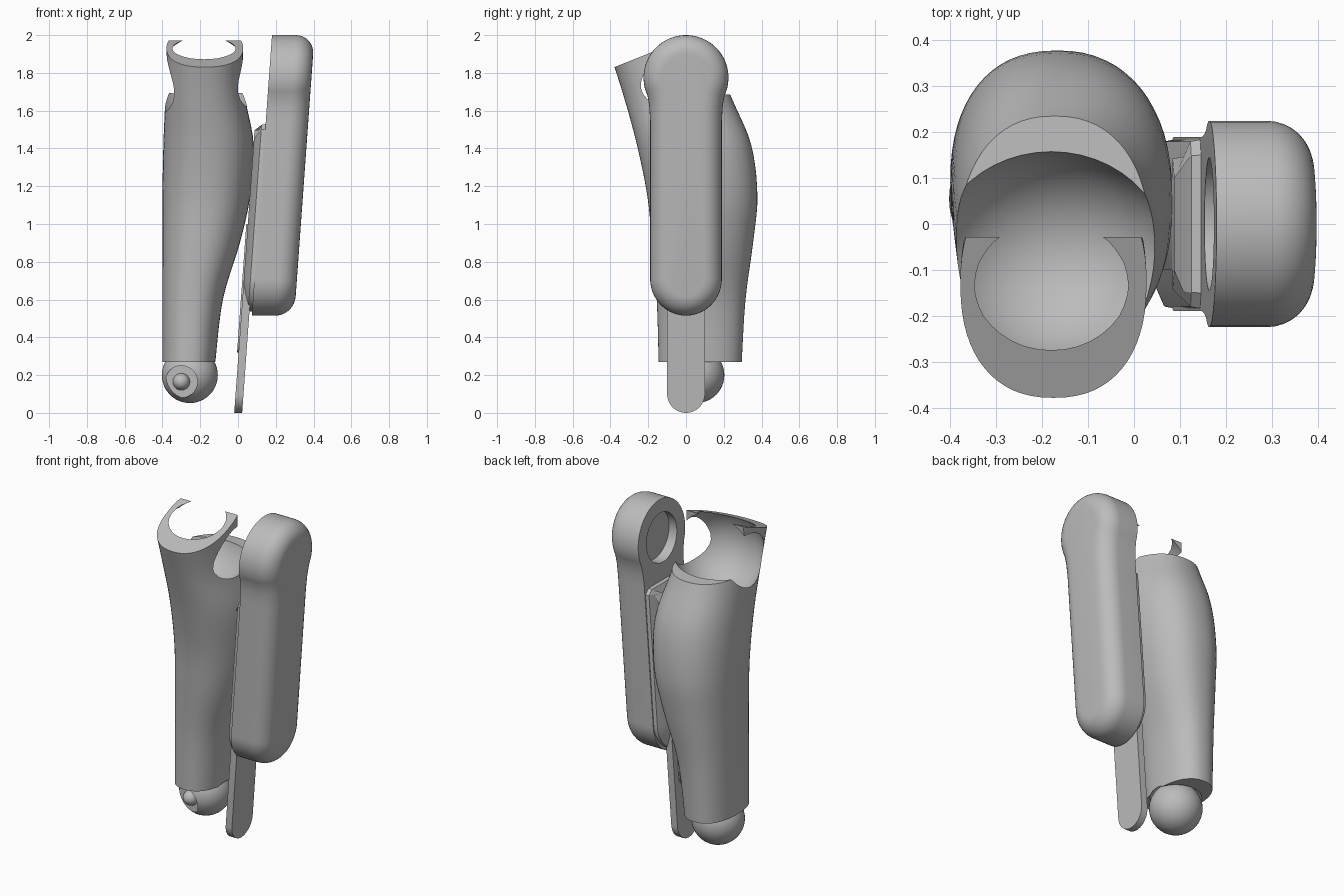
import bpy, bmesh, math
from mathutils import Matrix

cube = bpy.data.objects.get("Cube")
if cube:
    bpy.data.objects.remove(cube, do_unlink=True)

grey = bpy.data.materials.new("plain grey")
grey.use_nodes = True
GREY = (0.5, 0.5, 0.5, 1)
grey.diffuse_color = GREY
grey.node_tree.nodes["Principled BSDF"].inputs["Base Color"].default_value = GREY
LEAN = 0.072  # sideways lean of the arm per unit of height


def make(name, bm):
    bmesh.ops.recalc_face_normals(bm, faces=bm.faces)
    mesh = bpy.data.meshes.new(name)
    bm.to_mesh(mesh)
    bm.free()
    mesh.materials.append(grey)
    ob = bpy.data.objects.new(name, mesh)
    bpy.context.collection.objects.link(ob)
    return ob


def loft(name, rings):
    bm = bmesh.new()
    loops = [[bm.verts.new(p) for p in ring] for ring in rings]
    n = len(loops[0])
    for a, b in zip(loops, loops[1:]):
        for i in range(n):
            j = (i + 1) % n
            bm.faces.new((a[i], a[j], b[j], b[i]))
    bm.faces.new(loops[0])
    bm.faces.new(loops[-1])
    return make(name, bm)


def ellipsoid(name, centre, radii):
    bm = bmesh.new()
    bmesh.ops.create_uvsphere(bm, u_segments=48, v_segments=24, radius=1)
    bm.transform(Matrix.Translation(centre) @ Matrix.Diagonal((*radii, 1)))
    return make(name, bm)


def cylinder(name, centre, radius, depth, axis):
    bm = bmesh.new()
    bmesh.ops.create_cone(bm, cap_ends=True, segments=48, radius1=radius,
                          radius2=radius, depth=depth)
    bm.transform(Matrix.Translation(centre) @ Matrix.Rotation(math.pi / 2, 4, axis))
    return make(name, bm)


def box(name, centre, size, tilt=0):
    bm = bmesh.new()
    bmesh.ops.create_cube(bm, size=1)
    bm.transform(Matrix.Translation(centre) @ Matrix.Rotation(tilt, 4, 'X')
                 @ Matrix.Diagonal((*size, 1)))
    return make(name, bm)


def cut(ob, cutter):
    mod = ob.modifiers.new("cut", 'BOOLEAN')
    mod.operation, mod.solver, mod.object = 'DIFFERENCE', 'EXACT', cutter
    bpy.ops.object.select_all(action='DESELECT')
    bpy.context.view_layer.objects.active = ob
    ob.select_set(True)
    bpy.ops.object.modifier_apply(modifier=mod.name)
    bpy.data.objects.remove(cutter, do_unlink=True)


def smooth(ob, angle=32):
    bpy.ops.object.select_all(action='DESELECT')
    bpy.context.view_layer.objects.active = ob
    ob.select_set(True)
    bpy.ops.object.shade_smooth_by_angle(angle=math.radians(angle))


def inset(outline, d):
    """Move a counter-clockwise outline inward along its normals."""
    out = []
    for i, (y, z) in enumerate(outline):
        (y0, z0), (y1, z1) = outline[i - 1], outline[(i + 1) % len(outline)]
        ty, tz = y1 - y0, z1 - z0
        length = math.hypot(ty, tz)
        out.append((y - d * tz / length, z + d * ty / length))
    return out


def slab(name, outline, layers):
    """Stack inset copies of an outline along x and lean the stack."""
    return loft(name, [[(x + LEAN * z, y, z) for y, z in inset(outline, d)]
                       for x, d in layers])


def arc(cz, ry, rz, start, end, steps):
    angles = [math.radians(start + (end - start) * i / steps) for i in range(steps + 1)]
    return [(ry * math.cos(a), cz + rz * math.sin(a)) for a in angles]


# Shin: height, x range, y range of each section
sections = [
    (0.27, -0.40, -0.12, -0.145, 0.295),
    (0.60, -0.40, -0.08, -0.155, 0.315),
    (0.90, -0.40, 0.01, -0.18, 0.355),
    (1.15, -0.40, 0.065, -0.205, 0.378),
    (1.42, -0.395, 0.083, -0.26, 0.345),
    (1.66, -0.385, 0.04, -0.325, 0.245),
    (1.85, -0.378, 0.027, -0.385, 0.17),
    (2.02, -0.38, 0.03, -0.44, 0.12),
]


def spline(p0, p1, p2, p3, t):
    return [(2 * b + (c - a) * t + (2 * a - 5 * b + 4 * c - d) * t * t
             + (3 * b - a - 3 * c + d) * t ** 3) / 2
            for a, b, c, d in zip(p0, p1, p2, p3)]


def shin_ring(s, n=64):
    z, x0, x1, y0, y1 = s
    ring = []
    for i in range(n):
        a = math.tau * i / n
        c, sn = math.cos(a), math.sin(a)
        e = 2 / 2.3
        ring.append(((x0 + x1) / 2 + (x1 - x0) / 2 * math.copysign(abs(c) ** e, c),
                     (y0 + y1) / 2 + (y1 - y0) / 2 * math.copysign(abs(sn) ** e, sn), z))
    return ring


rings = []
last = len(sections) - 1
for k in range(last):
    near = [sections[min(max(k + j, 0), last)] for j in (-1, 0, 1, 2)]
    rings += [shin_ring(spline(*near, t / 5)) for t in range(5)]
rings.append(shin_ring(sections[last]))
shin = loft("shin", rings)

# Slanted front rim, lowered back lip, knee socket and ankle socket
slant = math.atan(0.4)
cut(shin, box("rim_cutter", (-0.18, -0.38 - 0.5 * math.sin(slant),
                             1.83 + 0.5 * math.cos(slant)), (2, 2, 1), slant))
cut(shin, box("back_cutter", (-0.18, 0.485, 2.17), (2, 1, 1), -0.06))
cut(shin, ellipsoid("knee_cutter", (-0.18, -0.07, 1.75), (0.26, 0.235, 0.25)))
ball_centre = (-0.255, 0.055, 0.2)
cut(shin, ellipsoid("ankle_cutter", ball_centre, (0.16, 0.16, 0.16)))
smooth(shin)

# Ankle ball with a round recess and pin at the front
ball = ellipsoid("ankle_ball", ball_centre, (0.148, 0.148, 0.148))
cut(ball, cylinder("recess_cutter", (-0.3, -0.12, 0.165), 0.085, 0.2, 'X'))
smooth(ball)
smooth(ellipsoid("ankle_pin", (-0.3, -0.02, 0.165), (0.045, 0.05, 0.045)))

# Side arm with a round head and rounded outer edge
body = (arc(1.775, 0.225, 0.225, -25, 205, 40) + [(-0.194, 1.62), (-0.19, 1.55)]
        + arc(0.71, 0.19, 0.195, 180, 360, 28) + [(0.19, 1.55), (0.194, 1.62)])
R = 0.1
layers = [(0.036, 0)] + [
    (0.161 + R * math.sin(a), R * (1 - math.cos(a)))
    for a in [math.pi / 2 * i / 8 for i in range(9)]]
arm = slab("side_arm", body, layers)
cut(arm, cylinder("dish_cutter", (0.165, 0, 1.775), 0.145, 0.1, 'Y'))
smooth(arm)

# Chamfered inner plate
plate = arc(0.72, 0.185, 0.185, 180, 360, 24) + [(0.185, 1.5), (0.15, 1.53),
                                                 (-0.15, 1.53), (-0.185, 1.5)]
smooth(slab("inner_plate", plate, [(0.04, 0), (0.015, 0.005), (-0.02, 0.085)]), 25)

# Hanging strip and its thin backing
strip = arc(0.1, 0.1, 0.1, 180, 360, 20) + [(0.1, 0.75), (-0.1, 0.75)]
smooth(slab("lower_strip", strip, [(-0.02, 0), (0.022, 0)]))
backing = arc(0.38, 0.06, 0.06, 180, 360, 12) + [(0.06, 1.0), (-0.06, 1.0)]
smooth(slab("strip_backing", backing, [(-0.028, 0), (0, 0)]))
